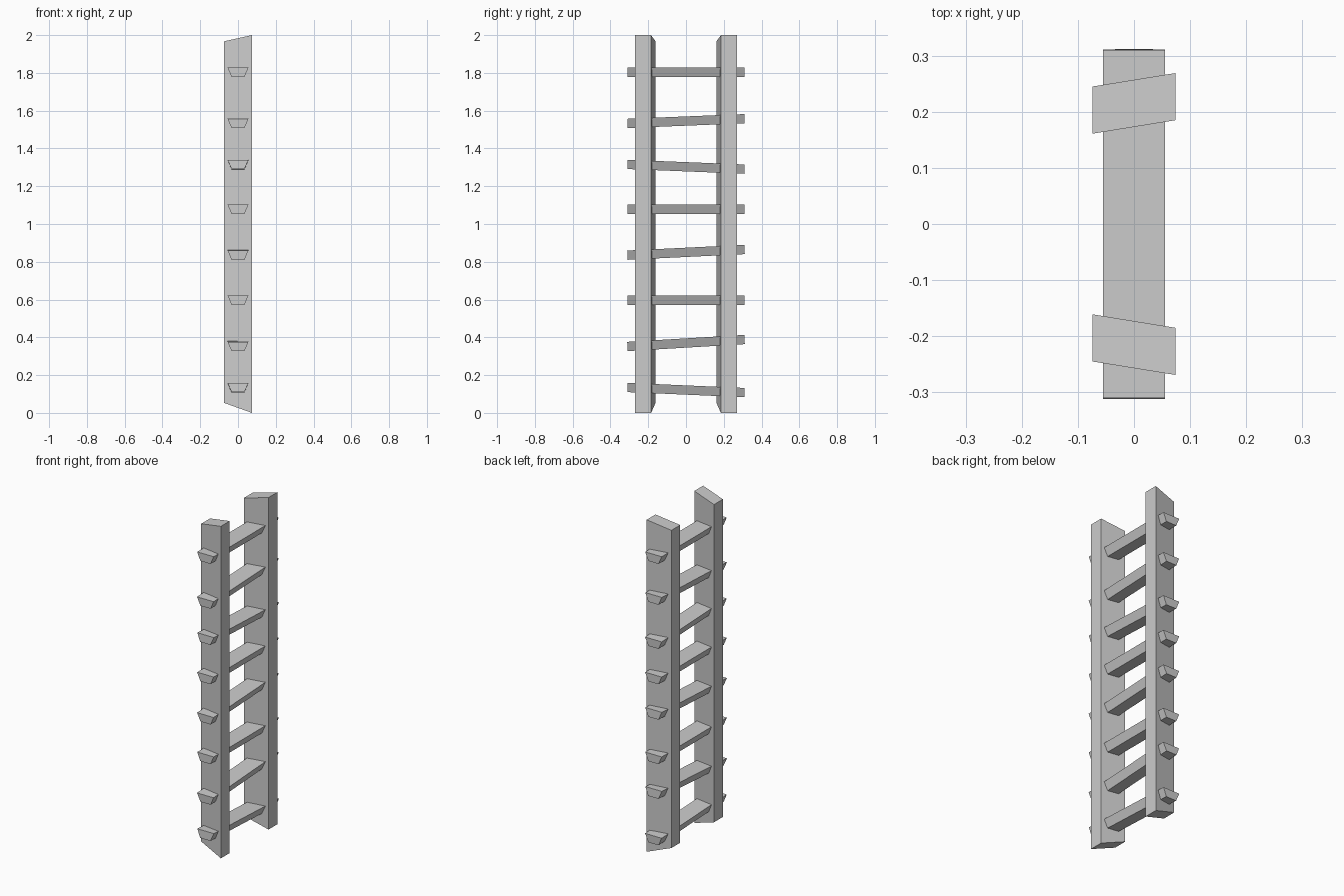
import bpy

if "Cube" in bpy.data.objects:
    bpy.data.objects.remove(bpy.data.objects["Cube"])


def prism(name, ring_a, ring_b):
    """Solid between two matching four-point end rings."""
    n = len(ring_a)
    faces = [tuple(range(n))[::-1], tuple(range(n, 2 * n))]
    faces += [(i, (i + 1) % n, n + (i + 1) % n, n + i) for i in range(n)]
    mesh = bpy.data.meshes.new(name)
    mesh.from_pydata(ring_a + ring_b, [], faces)
    obj = bpy.data.objects.new(name, mesh)
    bpy.context.collection.objects.link(obj)
    # consistent outward normals
    import bmesh
    bm = bmesh.new()
    bm.from_mesh(mesh)
    bmesh.ops.recalc_face_normals(bm, faces=bm.faces)
    bm.to_mesh(mesh)
    bm.free()
    return obj


# Side rails: slanted plan section, ends cut at an angle
X = 0.074
plan = [(-X, 0.161), (X, 0.185), (X, 0.269), (-X, 0.245)]
for name, side in (("left_rail", -1), ("right_rail", 1)):
    bottom = [(x, side * y, 0.0 if x > 0 else 0.053) for x, y in plan]
    top = [(x, side * y, 2.0 if x > 0 else 1.967) for x, y in plan]
    prism(name, bottom, top)

# Rungs: wedge section, each (centre height, rise at the +y end)
section = [(-0.055, 0.0245), (0.055, 0.0245), (0.034, -0.0245), (-0.034, -0.0245)]
L = 0.31
rungs = [(0.121, -0.0135), (0.37, 0.0185), (0.597, 0), (0.85, 0.015),
         (1.078, 0), (1.303, -0.0125), (1.545, 0.0125), (1.803, 0)]
for i, (z, rise) in enumerate(rungs, 1):
    lean = rise / L
    ends = [[(x, s * L - lean * h, z + s * rise + h) for x, h in section]
            for s in (-1, 1)]
    prism(f"rung_{i}", *ends)
